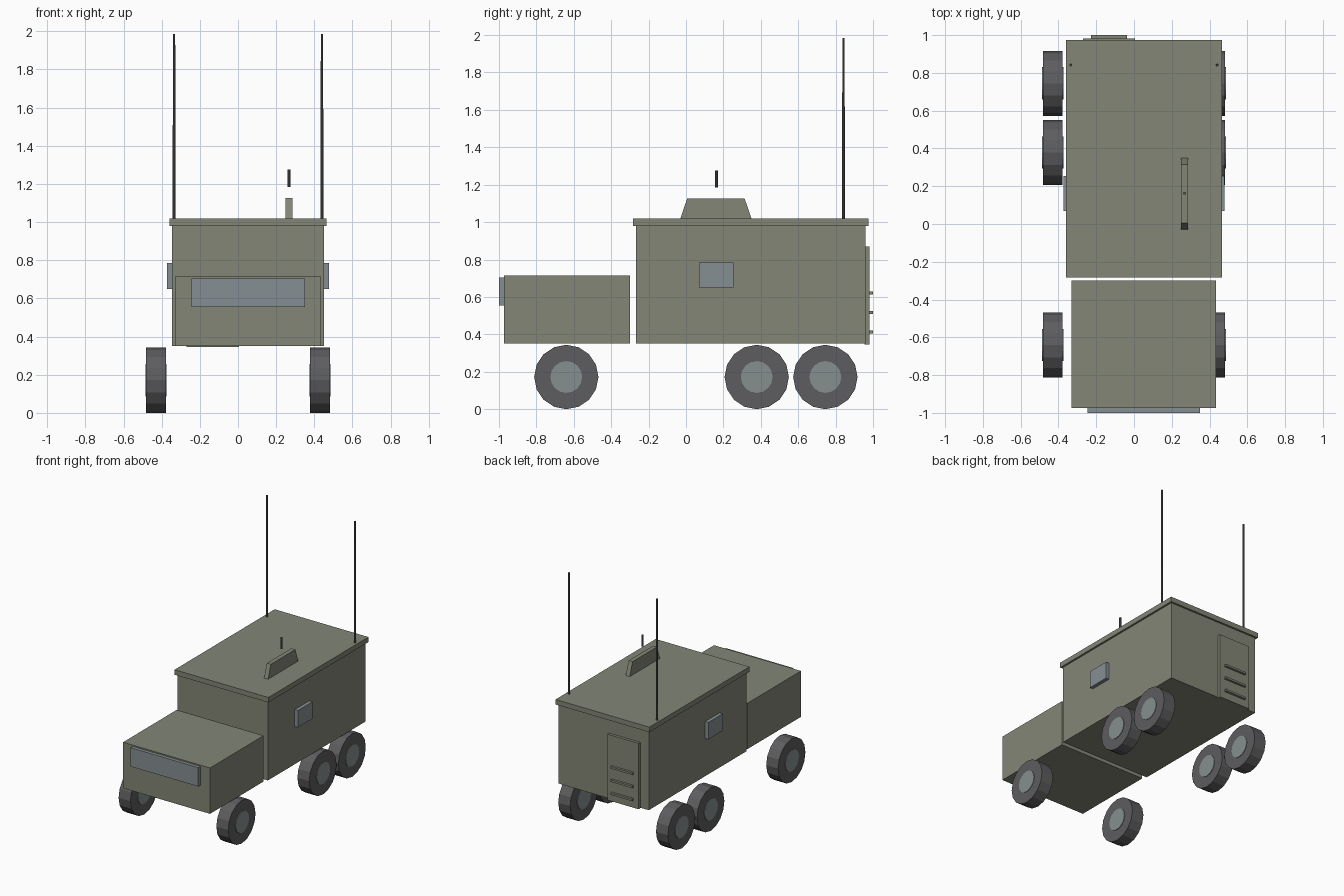
import bpy
import math
from mathutils import Matrix

cube = bpy.data.objects.get("Cube")
if cube:
    bpy.data.objects.remove(cube, do_unlink=True)


def material(name, colour):
    mat = bpy.data.materials.new(name)
    mat.use_nodes = True
    rgba = (*colour, 1.0)
    mat.diffuse_color = rgba
    mat.node_tree.nodes["Principled BSDF"].inputs["Base Color"].default_value = rgba
    return mat


olive = material("olive paint", (0.225, 0.237, 0.18))
glass = material("blue grey glass", (0.24, 0.275, 0.29))
hub_metal = material("hub metal", (0.24, 0.28, 0.275))
rubber = material("dark rubber", (0.11, 0.11, 0.115))


def finish(name, mat):
    obj = bpy.context.object
    obj.name = name
    obj.data.materials.append(mat)
    return obj


def box(name, mat, x, y, z):
    """Box given as (low, high) on each axis."""
    bpy.ops.mesh.primitive_cube_add(size=1)
    size = Matrix.Diagonal((x[1] - x[0], y[1] - y[0], z[1] - z[0], 1))
    obj = finish(name, mat)
    obj.data.transform(size)
    obj.location = [(a + b) / 2 for a, b in (x, y, z)]
    return obj


def rod(name, mat, x, y, z, r_low, r_high, sides=8):
    bpy.ops.mesh.primitive_cone_add(vertices=sides, radius1=r_low, radius2=r_high,
                                    depth=z[1] - z[0], location=(x, y, sum(z) / 2))
    return finish(name, mat)


def disc(name, mat, x, y, z, radius, width):
    """Cylinder with its axle along x."""
    bpy.ops.mesh.primitive_cylinder_add(vertices=16, radius=radius, depth=width)
    obj = finish(name, mat)
    obj.data.transform(Matrix.Rotation(math.pi / 2, 4, "Y"))
    obj.location = (x, y, z)


# Cab and rear body
box("cab", olive, (-0.33, 0.435), (-0.973, -0.3), (0.35, 0.715))
box("windscreen", glass, (-0.245, 0.35), (-1.0, -0.973), (0.555, 0.705))
box("rear_body", olive, (-0.345, 0.45), (-0.267, 0.96), (0.35, 0.98))
box("roof", olive, (-0.36, 0.465), (-0.283, 0.975), (0.98, 1.02))

# Side windows
box("right_window", glass, (-0.373, -0.345), (0.07, 0.253), (0.65, 0.785))
box("left_window", glass, (0.45, 0.478), (0.07, 0.253), (0.65, 0.785))

# Rear door with rungs
box("rear_door", olive, (-0.27, 0.005), (0.955, 0.982), (0.346, 0.87))
for z in (0.413, 0.517, 0.622):
    box("door_rung", olive, (-0.227, -0.037), (0.98, 1.0), (z - 0.008, z + 0.008))

# Roof fin with sloped ends
fin = box("roof_fin", olive, (0.25, 0.285), (-0.03, 0.35), (1.02, 1.125))
for v in fin.data.vertices:
    if v.co.z > 0:
        v.co.y *= 0.81
rod("fin_pin", rubber, 0.268, 0.163, (1.185, 1.275), 0.008, 0.008)

# Whip antennas
for side, x in (("right", -0.335), ("left", 0.44)):
    rod(side + "_antenna", rubber, x, 0.842, (1.02, 1.985), 0.008, 0.006)

# Six wheels
for side, x in (("right", -0.43), ("left", 0.43)):
    for row, y in (("front", -0.64), ("middle", 0.378), ("rear", 0.745)):
        disc(f"{row}_{side}_tyre", rubber, x, y, 0.172, 0.172, 0.104)
        disc(f"{row}_{side}_hub", hub_metal, x, y, 0.172, 0.085, 0.112)
